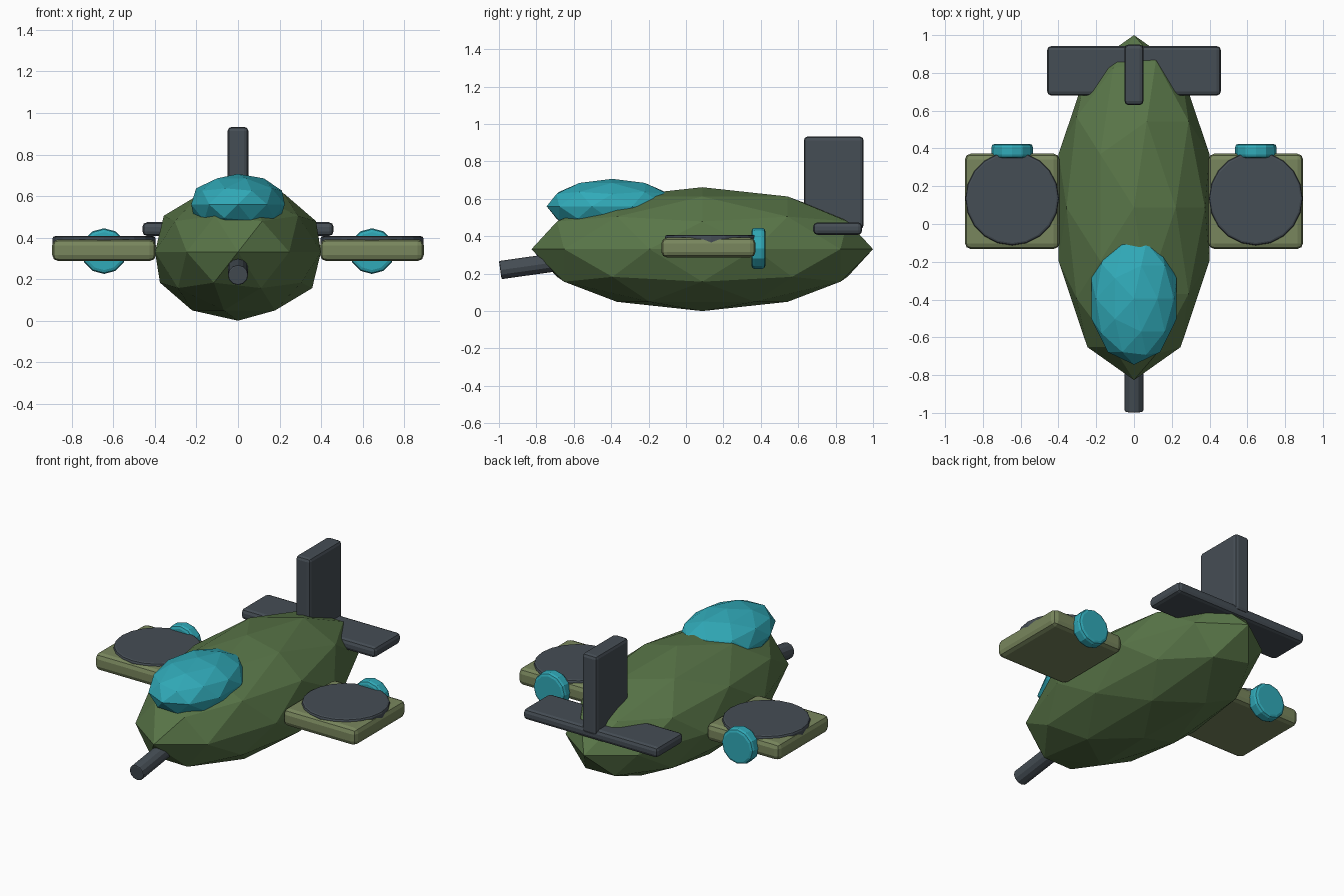
import bpy
from math import radians

if "Cube" in bpy.data.objects:
    bpy.data.objects.remove(bpy.data.objects["Cube"])


def material(name, rgb):
    m = bpy.data.materials.new(name)
    m.diffuse_color = (*rgb, 1)
    m.use_nodes = True
    m.node_tree.nodes["Principled BSDF"].inputs["Base Color"].default_value = m.diffuse_color
    return m


GREEN = material("green", (0.10, 0.18, 0.065))
OLIVE = material("olive", (0.19, 0.24, 0.11))
DARK = material("dark_grey", (0.06, 0.075, 0.09))
TEAL = material("teal", (0.03, 0.40, 0.48))


def finish(name, mat, bevel=0, segments=2):
    ob = bpy.context.object
    ob.name = name
    ob.data.materials.append(mat)
    bpy.ops.object.transform_apply(location=False, rotation=True, scale=True)
    if bevel:
        mod = ob.modifiers.new("bevel", 'BEVEL')
        mod.width, mod.segments = bevel, segments
        mod.limit_method, mod.angle_limit = 'ANGLE', radians(40)
    return ob


def blob(name, loc, radii, mat):
    bpy.ops.mesh.primitive_ico_sphere_add(subdivisions=2, radius=1, location=loc)
    bpy.context.object.scale = radii
    return finish(name, mat)


def box(name, lo, hi, mat, bevel):
    centre = [(a + b) / 2 for a, b in zip(lo, hi)]
    bpy.ops.mesh.primitive_cube_add(size=1, location=centre)
    bpy.context.object.scale = [b - a for a, b in zip(lo, hi)]
    return finish(name, mat, bevel)


def cylinder(name, loc, radius, depth, sides, mat, tilt=0, bevel=0):
    bpy.ops.mesh.primitive_cylinder_add(vertices=sides, radius=radius, depth=depth,
                                        location=loc, rotation=(radians(tilt), 0, 0))
    return finish(name, mat, bevel)


# Faceted fuselage and canopy
blob("fuselage", (0, 0.087, 0.331), (0.42, 0.913, 0.331), GREEN)
blob("canopy", (0, -0.395, 0.56), (0.237, 0.35, 0.147), TEAL)

# Nose gun, drooping slightly
cylinder("nose_gun", (0, -0.795, 0.247), 0.049, 0.40, 12, DARK, tilt=98, bevel=0.006)

# Stub wings with lift fan and rear thruster on each side
for side, s in (("right", 1), ("left", -1)):
    x = s * 0.645
    box(side + "_wing", (x - 0.25, -0.132, 0.287), (x + 0.25, 0.372, 0.392), OLIVE, 0.03)
    cylinder(side + "_lift_fan", (x, 0.135, 0.367), 0.248, 0.08, 20, DARK, bevel=0.012)
    cylinder(side + "_thruster", (x, 0.387, 0.335), 0.11, 0.075, 12, TEAL, tilt=90, bevel=0.018)

# Tail surfaces
box("tail_fin", (-0.05, 0.63, 0.44), (0.05, 0.95, 0.933), DARK, 0.02)
box("tailplane", (-0.46, 0.68, 0.408), (0.46, 0.942, 0.474), DARK, 0.022)
